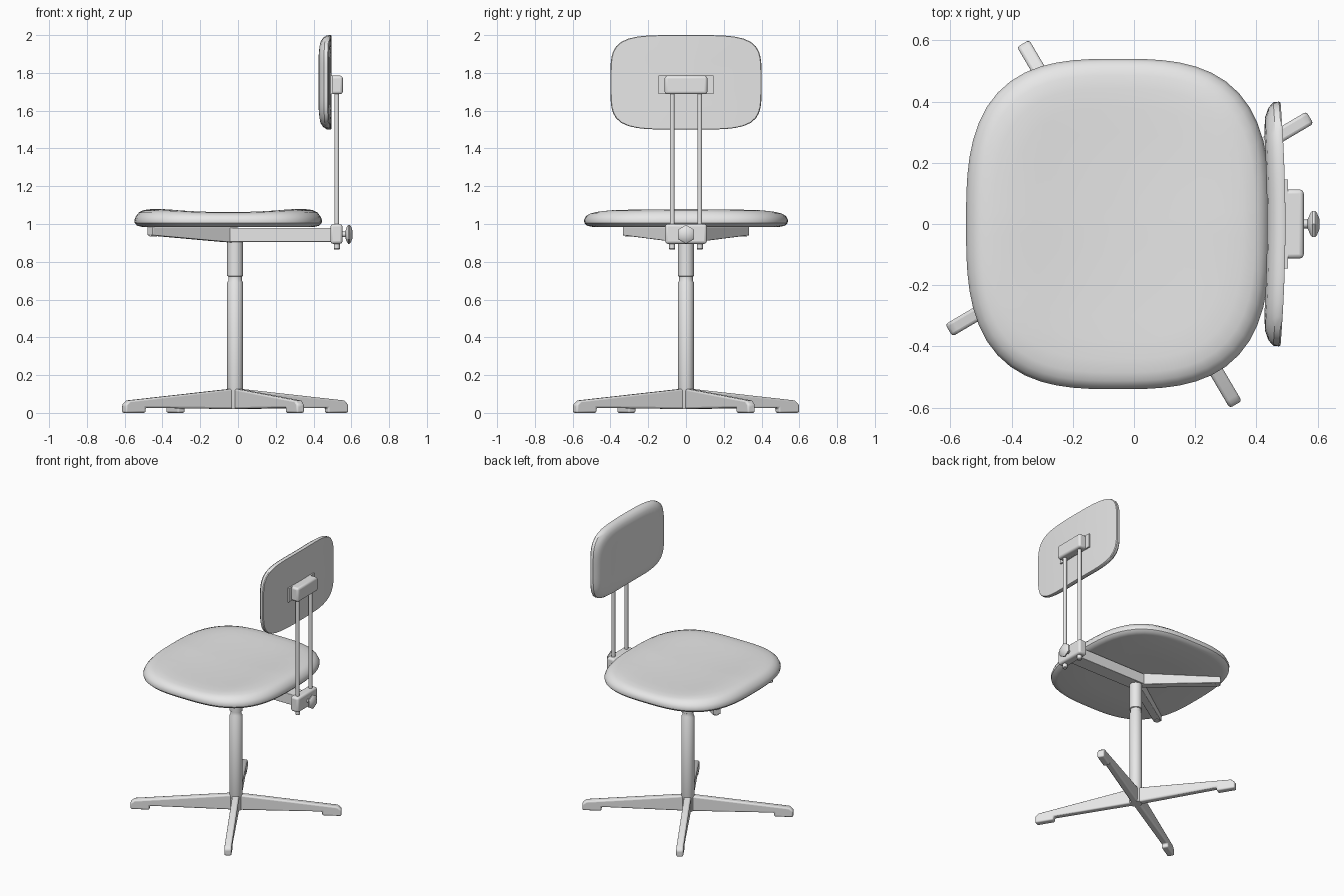
import bpy, bmesh, math
from mathutils import Matrix, Vector

if "Cube" in bpy.data.objects:
    bpy.data.objects.remove(bpy.data.objects["Cube"])

grey = bpy.data.materials.new("light_grey")
grey.diffuse_color = (0.8, 0.8, 0.8, 1)
grey.use_nodes = True
grey.node_tree.nodes["Principled BSDF"].inputs["Base Color"].default_value = grey.diffuse_color
CX = -0.015  # column axis


def finish(name, bm, bevel=0.0, smooth=True):
    bmesh.ops.recalc_face_normals(bm, faces=bm.faces)
    me = bpy.data.meshes.new(name)
    bm.to_mesh(me)
    bm.free()
    me.materials.append(grey)
    ob = bpy.data.objects.new(name, me)
    bpy.context.collection.objects.link(ob)
    if bevel:
        mod = ob.modifiers.new("bevel", 'BEVEL')
        mod.width, mod.segments = bevel, 3
        mod.limit_method, mod.angle_limit = 'ANGLE', math.radians(35)
    if smooth:
        bpy.ops.object.select_all(action='DESELECT')
        ob.select_set(True)
        bpy.context.view_layer.objects.active = ob
        bpy.ops.object.shade_smooth_by_angle(angle=math.radians(35))
    return ob


def box(name, lo, hi, bevel=0.0):
    bm = bmesh.new()
    bmesh.ops.create_cube(bm, size=1)
    lo, hi = Vector(lo), Vector(hi)
    for v in bm.verts:
        v.co = (lo + hi) / 2 + v.co * (hi - lo)
    return finish(name, bm, bevel)


def lathe(name, profile, origin, sides=24, axis='Z'):
    """Capped solid of revolution from (radius, height) pairs."""
    bm = bmesh.new()
    rings = [[bm.verts.new((r * math.cos(2 * math.pi * i / sides),
                            r * math.sin(2 * math.pi * i / sides), h))
              for i in range(sides)] for r, h in profile]
    for a, b in zip(rings, rings[1:]):
        for i in range(sides):
            j = (i + 1) % sides
            bm.faces.new((a[i], a[j], b[j], b[i]))
    bm.faces.new(rings[0])
    bm.faces.new(rings[-1])
    mat = Matrix.Translation(origin)
    if axis == 'X':
        mat = mat @ Matrix.Rotation(math.pi / 2, 4, 'Y')
    bm.transform(mat)
    return finish(name, bm)


def arm(name, profile, width, angle, bevel):
    """Side profile (distance, height) given a width, pointing out from the column."""
    bm = bmesh.new()
    sides = [[bm.verts.new((r, s * width / 2, z)) for r, z in profile] for s in (-1, 1)]
    n = len(profile)
    for i in range(n):
        j = (i + 1) % n
        bm.faces.new((sides[0][i], sides[0][j], sides[1][j], sides[1][i]))
    bm.faces.new(sides[0])
    bm.faces.new(sides[1])
    bm.transform(Matrix.Translation((CX, 0, 0)) @ Matrix.Rotation(angle, 4, 'Z'))
    return finish(name, bm, bevel)


def cushion(name, half_u, half_v, power, rings, place, sides=64):
    """Stack of superellipse rings (inset, height); place() maps (u, v, h) to space."""
    bm = bmesh.new()
    loops = []
    for inset, h in rings:
        loop = []
        for i in range(sides):
            t = 2 * math.pi * i / sides
            c, s = math.cos(t), math.sin(t)
            k = (abs(c) ** power + abs(s) ** power) ** (-1 / power)
            u, v = c * k * (half_u - inset), s * k * (half_v - inset * half_v / half_u)
            loop.append(bm.verts.new(place(u, v, h)))
        loops.append(loop)
    for a, b in zip(loops, loops[1:]):
        for i in range(sides):
            j = (i + 1) % sides
            bm.faces.new((a[i], a[j], b[j], b[i]))
    for loop, h in ((loops[0], rings[0][1]), (loops[-1], rings[-1][1])):
        mid = bm.verts.new(place(0, 0, h))
        for i in range(sides):
            bm.faces.new((loop[i], loop[(i + 1) % sides], mid))
    return finish(name, bm)


# Base: four tapered legs with foot pads
leg = [(0, 0.02), (0.56, 0.027), (0.56, 0), (0.685, 0), (0.685, 0.045), (0.66, 0.066), (0, 0.13)]
for i in range(4):
    arm(f"leg_{i + 1}", leg, 0.046, math.radians(30.5 + 90 * i), 0.01)

# Column with a narrow neck
lathe("column", [(0.038, 0.02), (0.042, 0.03), (0.042, 0.69), (0.036, 0.70), (0.036, 0.722),
                 (0.042, 0.725), (0.042, 0.95)], (CX, 0, 0))

# Seat support: two forward arms, one rear arm
front_arm = [(0, 0.902), (0.06, 0.904), (0.55, 0.94), (0.55, 0.985), (0, 0.985)]
for side, name in ((1, "left"), (-1, "right")):
    a = math.pi - side * math.radians(35)
    arm(f"support_arm_{name}", front_arm, 0.05, a, 0.004)
    lathe(f"support_pad_{name}", [(0.02, 0.935), (0.02, 0.99)],
          (CX + 0.53 * math.cos(a), 0.53 * math.sin(a), 0), 16)
box("rear_arm", (CX - 0.03, -0.05, 0.905), (0.50, 0.05, 0.98), 0.004)


# Seat: gently dished pad with rounded rim
def place_seat(u, v, h):
    top = max(0.0, (h - 1.04) / 0.02)
    wave = 0.014 * min(1, (u / 0.3) ** 2) * (1 - 0.4 * abs(v) / 0.54)
    return (u - 0.052, v, h + top * wave)


seat_rings = [(0.25, 0.985), (0.04, 0.985), (0.015, 0.991), (0.002, 1.005), (0, 1.02),
              (0.008, 1.04), (0.025, 1.053), (0.05, 1.06), (0.09, 1.063), (0.15, 1.063),
              (0.22, 1.061), (0.30, 1.06), (0.40, 1.059)]
cushion("seat", 0.497, 0.54, 3, seat_rings, place_seat)


# Backrest: slightly wrapped around the sitter, domed toward the front
def place_back(u, v, h):
    return (0.495 - h - 0.016 * (u / 0.4) ** 2, u, 1.75 + v)


back_rings = [(0.2, 0), (0.06, 0), (0.004, 0), (0, 0.005), (0.002, 0.024), (0.02, 0.041),
              (0.05, 0.054), (0.10, 0.060), (0.18, 0.059), (0.28, 0.056)]
cushion("backrest", 0.4, 0.25, 4.5, back_rings, place_back)

# Backrest mount
box("mount_plate", (0.488, -0.145, 1.687), (0.503, 0.145, 1.785))
box("mount_block", (0.49, -0.113, 1.687), (0.555, 0.113, 1.785), 0.014)

# Twin rods and their end nuts
for y, name in ((-0.073, "right"), (0.073, "left")):
    lathe(f"rod_{name}", [(0.013, 0.88), (0.013, 1.72)], (0.523, y, 0), 16)
    lathe(f"rod_nut_{name}", [(0.013, 0.865), (0.016, 0.869), (0.016, 0.9)], (0.523, y, 0), 16)

# Clamp block and six-sided knob
box("clamp_block", (0.49, -0.11, 0.895), (0.553, 0.11, 1.0), 0.014)
lathe("knob_shaft", [(0.014, 0.54), (0.014, 0.585)], (0, 0, 0.945), 16, 'X')
lathe("knob", [(0.018, 0.568), (0.042, 0.577), (0.05, 0.584), (0.05, 0.591),
               (0.042, 0.598), (0.018, 0.607)], (0, 0, 0.945), 6, 'X')
